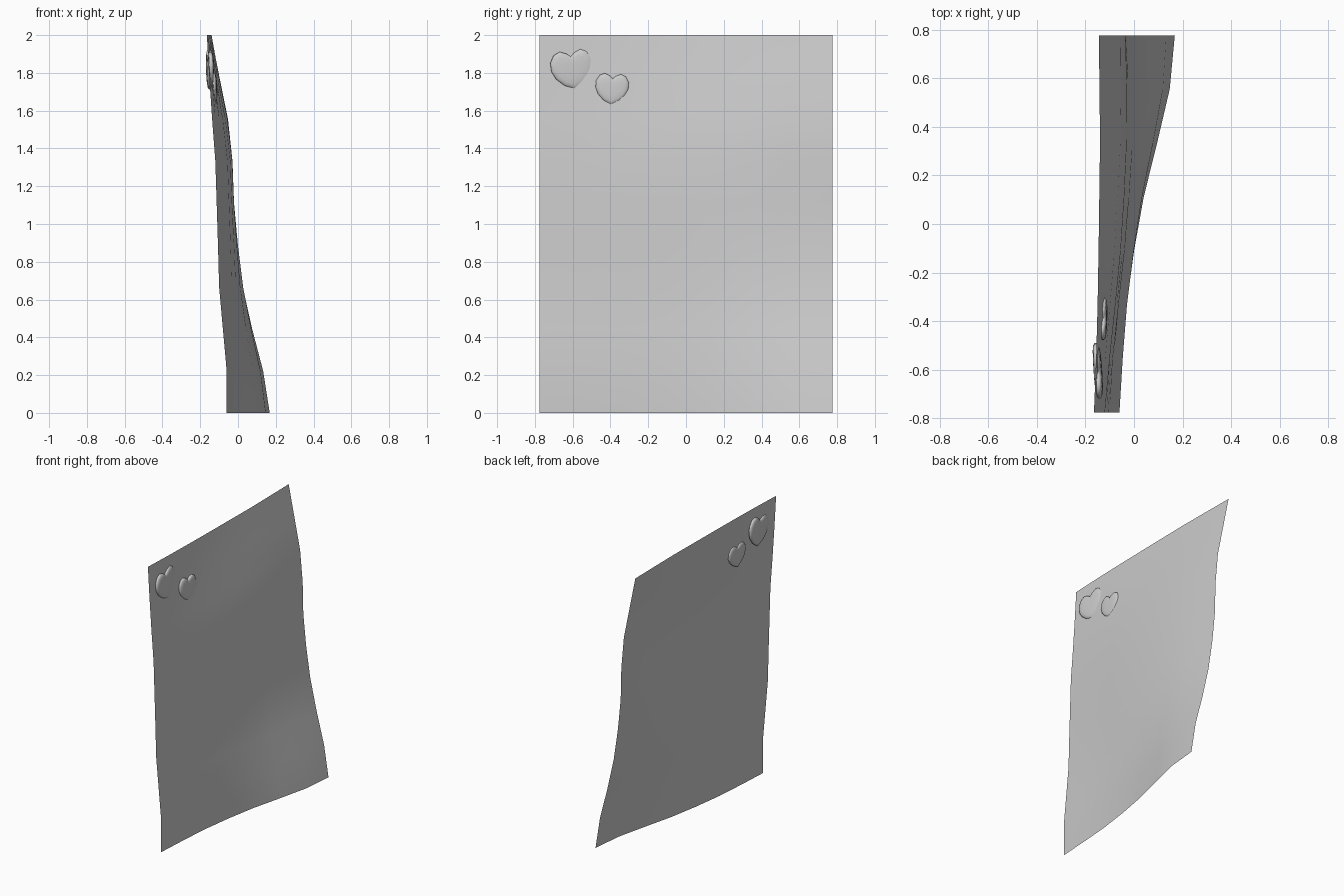
import bpy
from math import sin, cos, pi, radians, hypot

if "Cube" in bpy.data.objects:
    bpy.data.objects.remove(bpy.data.objects["Cube"])

W, H = 1.553, 2.0     # sheet width (y) and height (z)
NU, NV = 7, 9         # sheet segments


def make_object(name, verts, faces, angle):
    mesh = bpy.data.meshes.new(name)
    mesh.from_pydata(verts, [], faces)
    mesh.update()
    obj = bpy.data.objects.new(name, mesh)
    bpy.context.collection.objects.link(obj)
    bpy.ops.object.select_all(action='DESELECT')
    obj.select_set(True)
    bpy.context.view_layer.objects.active = obj
    bpy.ops.object.shade_smooth_by_angle(angle=radians(angle))
    return obj


# Curled paper sheet: x offsets along its four borders, blended across the inside
near = [-.06, -.06, -.08, -.10, -.106, -.113, -.12, -.137, -.152, -.165]
far = [.168, .133, .075, .025, -.008, -.03, -.035, -.055, -.10, -.145]
bottom = [-.06, -.047, -.03, 0, .04, .095, .147, .168]
top = [-.165, -.156, -.15, -.146, -.143, -.14, -.142, -.145]
verts = []
for j in range(NV + 1):
    v = j / NV
    for i in range(NU + 1):
        u = i / NU
        x = near[j] * (1 - u) + far[j] * u + bottom[i] * (1 - v) + top[i] * v
        x -= (1 - v) * (near[0] * (1 - u) + far[0] * u)
        x -= v * (near[-1] * (1 - u) + far[-1] * u)
        x += 0.044 * max(0, sin(pi * u) * sin(pi * v)) ** 1.5
        verts.append((x, (u - 0.5) * W, v * H))
faces = []
for j in range(NV):
    for i in range(NU):
        a = j * (NU + 1) + i
        faces.append((a, a + 1, a + NU + 2, a + NU + 1))
make_object("paper_sheet", verts, faces, 60)

# Half outline of a unit heart, mirrored to the full loop
half = [(0, .34), (.09, .43), (.24, .5), (.39, .43), (.49, .25),
        (.49, .03), (.41, -.17), (.24, -.36), (0, -.5)]
outline = [(-a, b) for a, b in half] + [(a, b) for a, b in half[-2:0:-1]]


# Puffy heart: outlines that shrink towards an oval over a rounded thickness
def puffy_heart(name, center, width, height, thick, roll, slope_y, slope_z):
    n = len(outline)
    side = [(0.45, 1), (0.75, .9), (0.92, .68), (0.985, .35)]
    rings = side + [(1, 0)] + [(r, -h) for r, h in reversed(side)]

    def place(a, b, h):
        y = a * cos(roll) - b * sin(roll)
        z = a * sin(roll) + b * cos(roll)
        return (center[0] + h * thick / 2 + slope_y * y + slope_z * z,
                center[1] + y, center[2] + z)

    verts, faces = [], []
    for r, h in rings:
        for a, b in outline:
            k = r + (1 - r) * 0.45 / hypot(a, b)
            verts.append(place(a * r * k * width, b * r * k * height, h))
    verts += [place(0, 0, 1.03), place(0, 0, -1.03)]
    last = (len(rings) - 1) * n
    for k in range(n):
        m = (k + 1) % n
        for s in range(len(rings) - 1):
            p = s * n
            faces.append((p + k, p + n + k, p + n + m, p + m))
        faces.append((len(verts) - 2, k, m))
        faces.append((len(verts) - 1, last + m, last + k))
    return make_object(name, verts, faces, 80)


puffy_heart("large_heart", (-.149, -.6, 1.815), .23, .21, .034, radians(8), -.065, -.02)
puffy_heart("small_heart", (-.125, -.392, 1.713), .178, .166, .028, radians(-4), .03, -.03)
